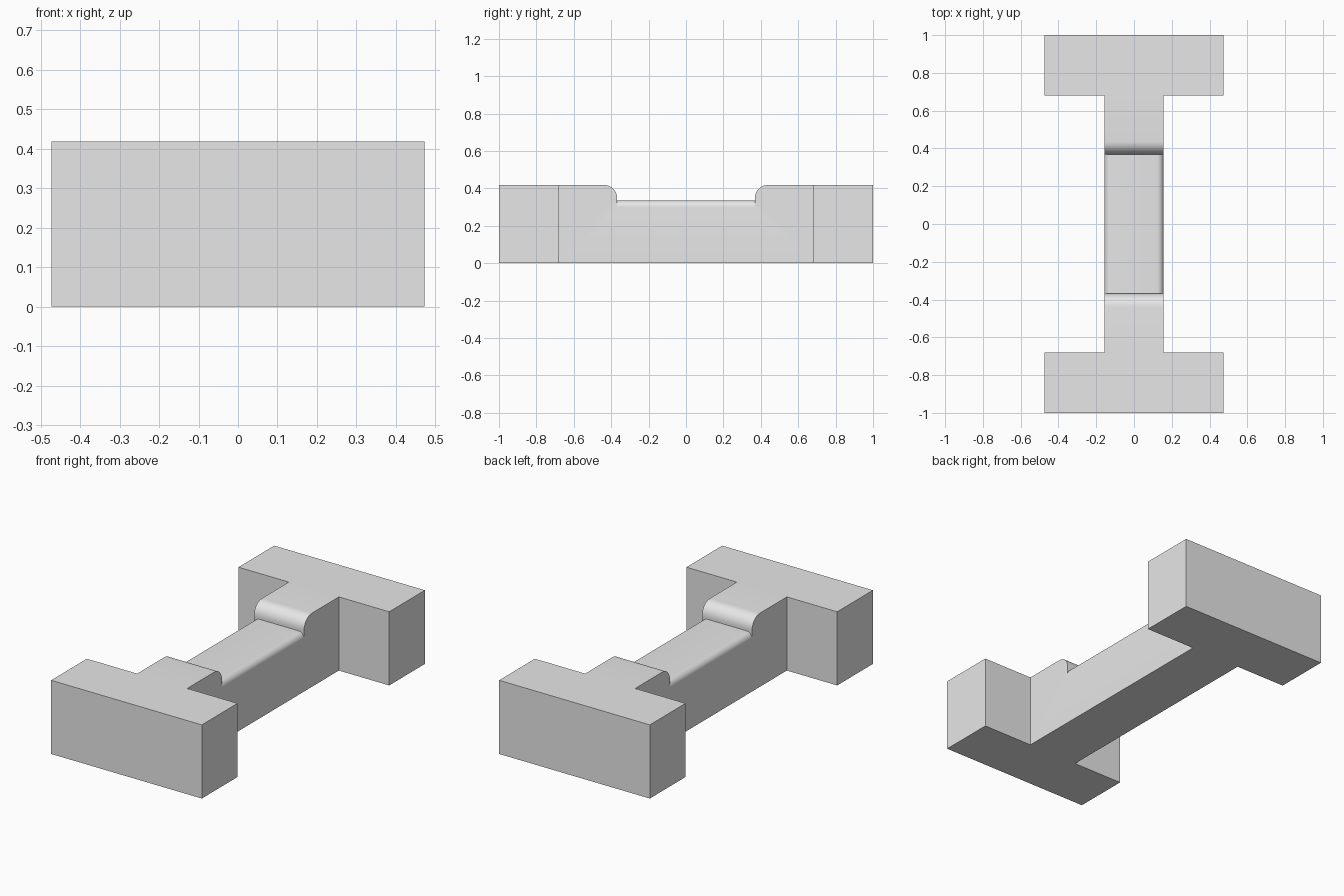
import bpy, bmesh, math

if "Cube" in bpy.data.objects:
    bpy.data.objects.remove(bpy.data.objects["Cube"])

HALF_W, HALF_WEB, HALF_L = 0.473, 0.157, 1.0
FLANGE_Y, TOP = 0.68, 0.418
NOTCH_Y, NOTCH_Z = 0.368, 0.335
LIP_R, RAIL_R = 0.07, 0.035

grey = bpy.data.materials.new("plain grey")
grey.diffuse_color = (0.8, 0.8, 0.8, 1)
grey.use_nodes = True
grey.node_tree.nodes["Principled BSDF"].inputs["Base Color"].default_value = grey.diffuse_color


def prism(name, points, offset):
    """Closed outline of 3D points, extruded by offset."""
    bm = bmesh.new()
    face = bm.faces.new([bm.verts.new(p) for p in points])
    ext = bmesh.ops.extrude_face_region(bm, geom=[face])
    verts = [v for v in ext["geom"] if isinstance(v, bmesh.types.BMVert)]
    bmesh.ops.translate(bm, verts=verts, vec=offset)
    bmesh.ops.recalc_face_normals(bm, faces=bm.faces[:])
    mesh = bpy.data.meshes.new(name)
    bm.to_mesh(mesh)
    bm.free()
    mesh.materials.append(grey)
    obj = bpy.data.objects.new(name, mesh)
    bpy.context.collection.objects.link(obj)
    return obj


def arc(cx, cz, r, start, end, n=10):
    return [(cx + r * math.cos(math.radians(start + (end - start) * i / n)),
             cz + r * math.sin(math.radians(start + (end - start) * i / n)))
            for i in range(n + 1)]


def cut(target, cutter):
    cutter.hide_render = True
    mod = target.modifiers.new("cut", "BOOLEAN")
    mod.operation, mod.solver, mod.object = "DIFFERENCE", "EXACT", cutter
    bpy.context.view_layer.objects.active = target
    bpy.ops.object.modifier_apply(modifier=mod.name)
    bpy.data.objects.remove(cutter)


# I-shaped block
right = [(HALF_W, -HALF_L), (HALF_W, -FLANGE_Y), (HALF_WEB, -FLANGE_Y),
         (HALF_WEB, FLANGE_Y), (HALF_W, FLANGE_Y), (HALF_W, HALF_L)]
outline = right + [(-x, y) for x, y in reversed(right)]
block = prism("i_block", [(x, y, 0) for x, y in outline], (0, 0, TOP))

# Sunken middle with rounded upper lips
lip = arc(NOTCH_Y + LIP_R, TOP - LIP_R, LIP_R, 180, 90)
half = [(NOTCH_Y, NOTCH_Z)] + lip + [(NOTCH_Y + LIP_R, TOP + 0.1)]
profile = half + [(-y, z) for y, z in reversed(half)]
cut(block, prism("notch_cutter", [(-0.3, y, z) for y, z in profile], (0.6, 0, 0)))

# Rounded long edges of the sunken rail
corner = arc(HALF_WEB - RAIL_R, NOTCH_Z - RAIL_R, RAIL_R, 0, 90, 8)
corner += [(HALF_WEB - RAIL_R, NOTCH_Z + 0.008), (HALF_WEB + 0.05, NOTCH_Z + 0.008),
           (HALF_WEB + 0.05, NOTCH_Z - RAIL_R)]
for side in (1, -1):
    cut(block, prism("edge_cutter", [(side * x, -NOTCH_Y, z) for x, z in corner],
                     (0, 2 * NOTCH_Y, 0)))

# Smooth curves, sharp corners
bpy.ops.object.select_all(action="DESELECT")
block.select_set(True)
bpy.context.view_layer.objects.active = block
bpy.ops.object.shade_smooth_by_angle(angle=math.radians(30))
